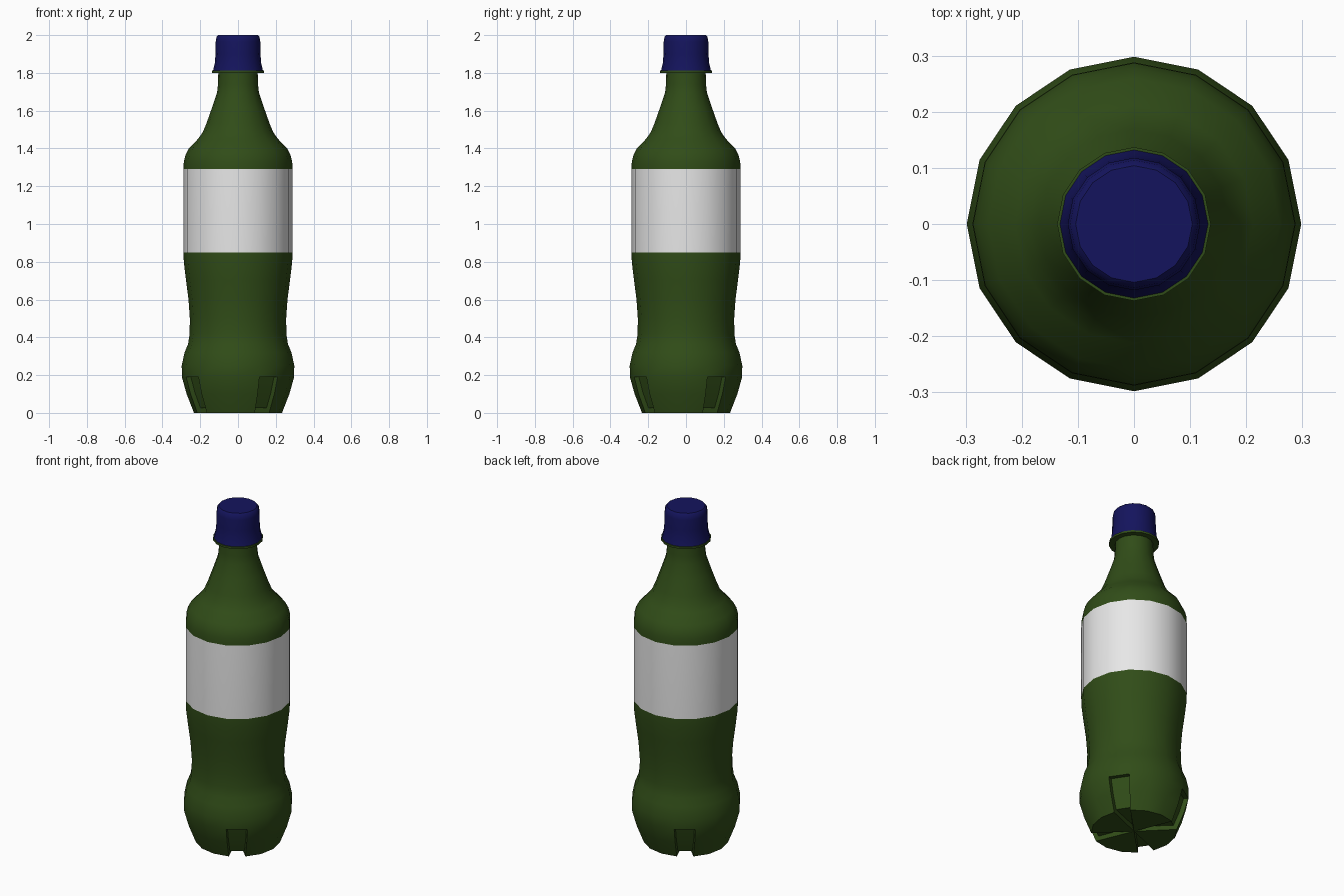
import bpy, bmesh, math

cube = bpy.data.objects.get("Cube")
if cube:
    bpy.data.objects.remove(cube, do_unlink=True)

SIDES = 16


def material(name, rgb):
    m = bpy.data.materials.new(name)
    m.use_nodes = True
    col = (*rgb, 1.0)
    m.diffuse_color = col
    m.node_tree.nodes["Principled BSDF"].inputs["Base Color"].default_value = col
    return m


green = material("bottle green", (0.03, 0.073, 0.009))
white = material("label white", (0.8, 0.8, 0.8))
blue = material("cap blue", (0.007, 0.007, 0.11))


def lathe(profile):
    """Turn (radius, height) points around z; closed by a fan below and a flat face on top."""
    bm = bmesh.new()
    rings = []
    for r, z in profile:
        rings.append([bm.verts.new((r * math.cos(i * math.tau / SIDES),
                                    r * math.sin(i * math.tau / SIDES), z))
                      for i in range(SIDES)])
    for a, b in zip(rings, rings[1:]):
        for i in range(SIDES):
            j = (i + 1) % SIDES
            bm.faces.new((a[i], a[j], b[j], b[i]))
    centre = bm.verts.new((0, 0, profile[0][1]))
    for i in range(SIDES):
        bm.faces.new((centre, rings[0][(i + 1) % SIDES], rings[0][i]))
    bm.faces.new(rings[-1])
    bm.normal_update()
    return bm


def finish(bm, name, mats):
    me = bpy.data.meshes.new(name)
    bm.to_mesh(me)
    bm.free()
    ob = bpy.data.objects.new(name, me)
    bpy.context.collection.objects.link(ob)
    for m in mats:
        me.materials.append(m)
    bpy.ops.object.select_all(action='DESELECT')
    ob.select_set(True)
    bpy.context.view_layer.objects.active = ob
    bpy.ops.object.shade_smooth_by_angle(angle=math.radians(40))
    return ob


# Bottle body, from the foot up to the neck
LABEL_LOW, LABEL_HIGH, GROOVE_TOP = 0.85, 1.29, 0.19
body = lathe([
    (0.233, 0.0), (0.272, 0.10), (0.297, GROOVE_TOP), (0.298, 0.25), (0.283, 0.32),
    (0.264, 0.365), (0.256, 0.42), (0.255, 0.50), (0.262, 0.60), (0.275, 0.70),
    (0.287, 0.80), (0.288, LABEL_LOW), (0.288, LABEL_HIGH), (0.287, 1.33),
    (0.278, 1.365), (0.260, 1.40), (0.212, 1.45), (0.187, 1.485), (0.168, 1.53),
    (0.138, 1.615), (0.111, 1.695), (0.106, 1.74), (0.104, 1.81)])

# Label band
for f in body.faces:
    if LABEL_LOW < f.calc_center_median().z < LABEL_HIGH:
        f.material_index = 1

# Four foot grooves, each one facet wide and running under the base to its centre
for k in range(4):
    angle = math.radians(-56.25 + 90 * k)
    region = []
    for f in body.faces:
        c = f.calc_center_median()
        off = (math.atan2(c.y, c.x) - angle + math.pi) % math.tau - math.pi
        if c.z < GROOVE_TOP and abs(off) < 0.02:
            region.append(f)
    bmesh.ops.inset_region(body, faces=region, thickness=0.006, depth=-0.025,
                           use_boundary=True, use_even_offset=True)
    body.normal_update()
finish(body, "bottle_body", [green, white])

# Flange below the cap
finish(lathe([(0.137, 1.80), (0.137, 1.812)]), "neck_ring", [green])

# Screw cap with a flared skirt and rounded top edge
finish(lathe([(0.132, 1.812), (0.123, 1.85), (0.119, 1.90), (0.118, 1.965),
              (0.114, 1.99), (0.104, 2.0)]), "cap", [blue])
